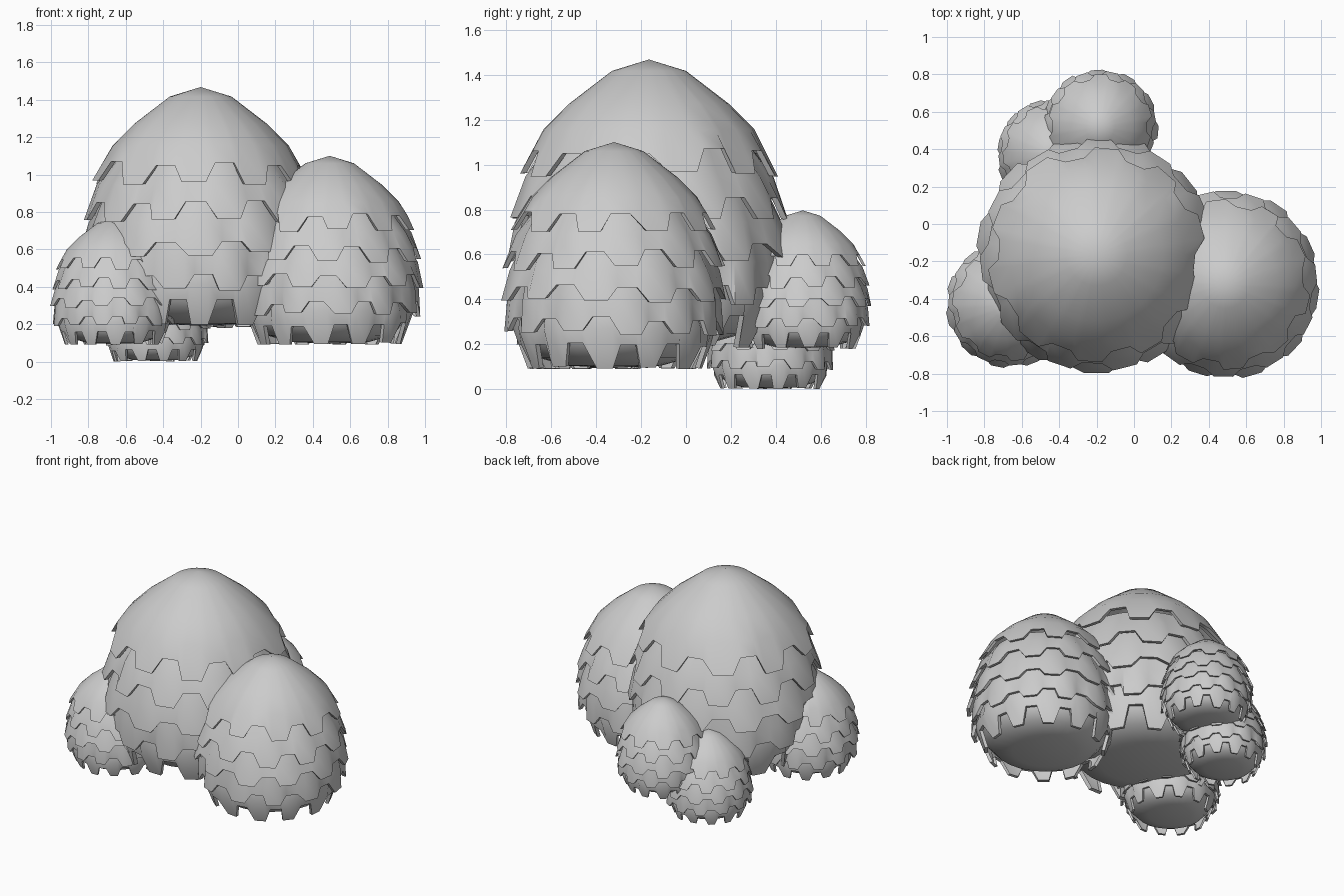
import bpy, bmesh, math, random

if "Cube" in bpy.data.objects:
    bpy.data.objects.remove(bpy.data.objects["Cube"])

random.seed(4)

# Tiers of a unit clump: inner rings (r, z), tab tip (r, z), notch (r, z), tab count
TIERS = [
    ([(0.0, 2.02), (0.26, 1.94), (0.56, 1.71), (0.74, 1.53)], (0.91, 1.22), (0.83, 1.38), 10),
    ([(0.72, 1.40), (0.86, 1.20)], (0.985, 0.90), (0.92, 1.05), 11),
    ([(0.82, 1.12), (0.93, 0.88)], (1.01, 0.61), (0.965, 0.73), 11),
    ([(0.88, 0.85), (0.94, 0.60)], (0.965, 0.32), (0.93, 0.44), 12),
    ([(0.84, 0.55), (0.885, 0.36)], (0.77, 0.00), (0.85, 0.21), 12),
]
# Rounded belly under the last tier
BELLY = [(0.84, 0.38), (0.78, 0.22), (0.67, 0.10), (0.42, 0.03), (0.0, 0.01)]


def loft(bm, rings):
    """Bridge consecutive rings; a single-vertex ring makes a fan."""
    for a, b in zip(rings, rings[1:]):
        n = max(len(a), len(b))
        for i in range(n):
            j = (i + 1) % n
            if len(a) == 1:
                bm.faces.new((a[0], b[i], b[j]))
            elif len(b) == 1:
                bm.faces.new((a[i], b[0], a[j]))
            else:
                bm.faces.new((a[i], b[i], b[j], a[j]))


def ring(bm, angles, points):
    if points[0][0] == 0:
        return [bm.verts.new((0, 0, points[0][1]))]
    return [bm.verts.new((r * math.cos(t), r * math.sin(t), z))
            for t, (r, z) in zip(angles, points)]


def clump(name, x, y, z, size, turn):
    bm = bmesh.new()
    # overlapping leafy skirts with trapezoid tabs
    for k, (inner, tip, notch, tabs) in enumerate(TIERS):
        step = math.tau / tabs
        angles, edge = [], []
        for i in range(tabs):
            start = (i + 0.5 * (k % 2)) * step + random.uniform(-0.05, 0.05) * step
            drop = random.uniform(-0.025, 0.025)
            flare = random.uniform(-0.01, 0.015)
            for f, p in ((0, tip), (0.36, tip), (0.52, notch), (0.84, notch)):
                angles.append(start + f * step)
                edge.append((p[0] + flare, max(0, p[1] + drop)))
        n = len(angles)
        rings = [ring(bm, angles, [p] * n) for p in inner[:-1]]
        # last inner ring swells over each tab, except on the smooth cap
        r0, z0 = inner[-1]
        swell = 0.015 if k else 0
        rings.append(ring(bm, angles, [
            (r0 + (swell if i % 4 < 2 else -swell), z0) for i in range(n)]))
        rings.append(ring(bm, angles, edge))
        # thin lip tucked under the edge
        rings.append(ring(bm, angles, [(r - 0.045, h + 0.005) for r, h in edge]))
        loft(bm, rings)
    # belly
    angles = [math.tau * i / 24 for i in range(24)]
    loft(bm, [ring(bm, angles, [p] * 24) for p in BELLY])
    mesh = bpy.data.meshes.new(name)
    bm.to_mesh(mesh)
    bm.free()
    ob = bpy.data.objects.new(name, mesh)
    bpy.context.collection.objects.link(ob)
    ob.location = (x, y, z)
    ob.scale = (size, size, size)
    ob.rotation_euler.z = turn
    bpy.ops.object.select_all(action='DESELECT')
    ob.select_set(True)
    bpy.context.view_layer.objects.active = ob
    bpy.ops.object.shade_smooth_by_angle(angle=math.radians(45))


# Five foliage clumps
clump("main_clump", -0.20, -0.165, 0.185, 0.635, -1.13)
clump("right_clump", 0.49, -0.32, 0.09, 0.50, 0.3)
clump("left_clump", -0.665, -0.43, 0.09, 0.335, 1.0)
clump("back_clump", -0.18, 0.52, 0.18, 0.305, 2.1)
clump("low_back_clump", -0.44, 0.375, 0.0, 0.29, 0.6)
